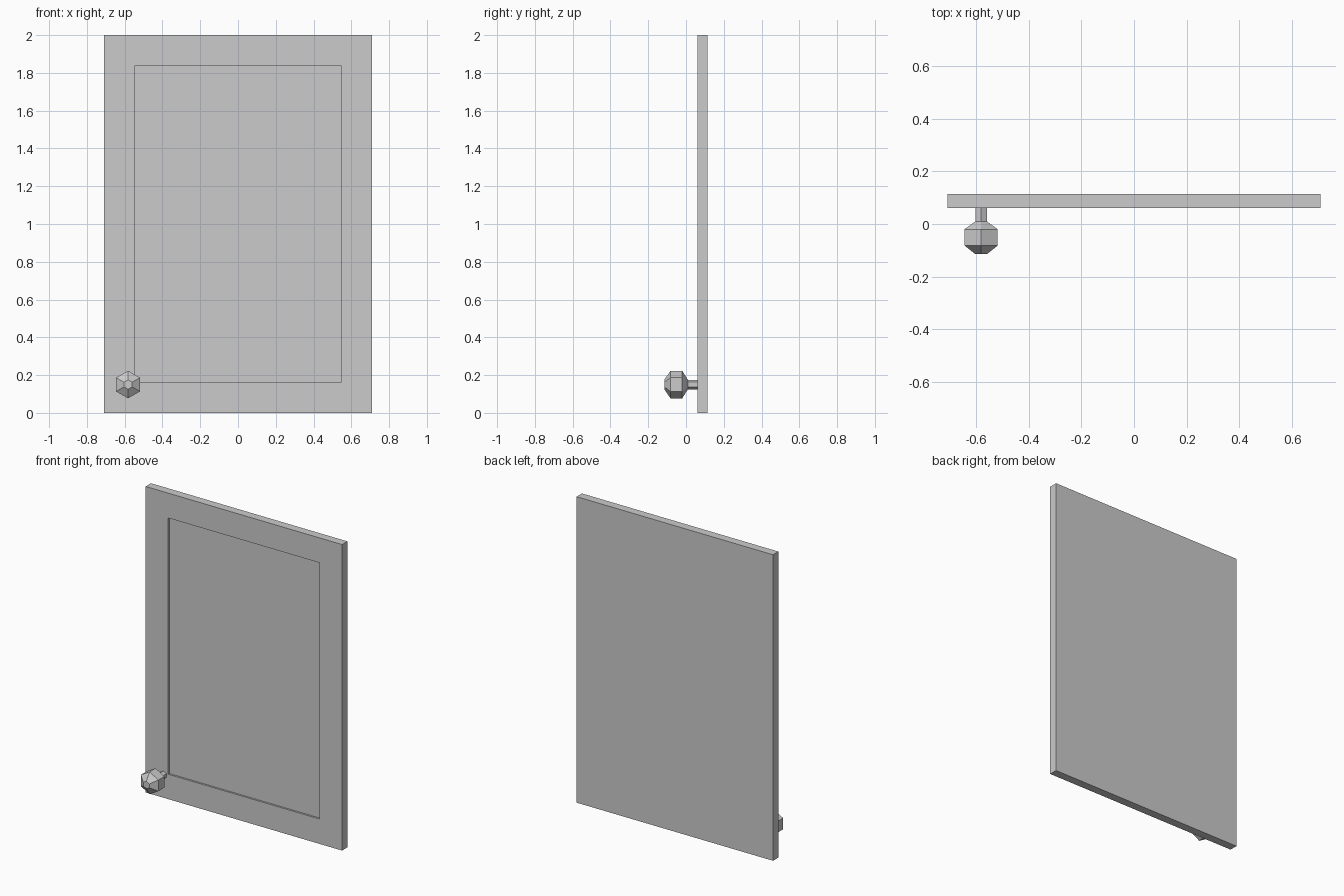
import bpy
import bmesh
from math import cos, sin, tau
from mathutils import Vector

cube = bpy.data.objects.get("Cube")
if cube:
    bpy.data.objects.remove(cube, do_unlink=True)

grey = bpy.data.materials.new("plain_grey")
grey.use_nodes = True
colour = (0.6, 0.6, 0.6, 1)
grey.diffuse_color = colour
grey.node_tree.nodes["Principled BSDF"].inputs["Base Color"].default_value = colour


def add_object(name, bm):
    bmesh.ops.recalc_face_normals(bm, faces=bm.faces)
    mesh = bpy.data.meshes.new(name)
    bm.to_mesh(mesh)
    bm.free()
    mesh.materials.append(grey)
    obj = bpy.data.objects.new(name, mesh)
    bpy.context.collection.objects.link(obj)
    return obj


FRONT, BACK = 0.06, 0.115
HALF_WIDTH, HEIGHT = 0.71, 2.0
FRAME, RECESS = 0.23, 0.012

# Door slab with a recessed front panel
bm = bmesh.new()
bmesh.ops.create_cube(bm, size=1)
bmesh.ops.scale(bm, vec=(HALF_WIDTH * 2, BACK - FRONT, HEIGHT), verts=bm.verts)
bmesh.ops.translate(bm, vec=(0, (FRONT + BACK) / 2, HEIGHT / 2), verts=bm.verts)
bm.normal_update()
panel = min(bm.faces, key=lambda f: f.calc_center_median().y)
bmesh.ops.inset_region(bm, faces=[panel], thickness=FRAME)
# A zero-width second inset makes the straight walls of the recess
bmesh.ops.inset_individual(bm, faces=[panel], thickness=0)
bmesh.ops.translate(bm, vec=(0, RECESS, 0), verts=panel.verts)
add_object("cabinet_door", bm)

# Six-sided knob and stem: rings of (y, radius) from the tip to the door
profile = [(-0.115, 0.025), (-0.082, 0.073), (-0.02, 0.073),
           (0.01, 0.025), (FRONT, 0.025)]
centre = Vector((-0.582, 0, 0.15))
SIDES = 6
bm = bmesh.new()
rings = []
for y, radius in profile:
    angles = [tau * i / SIDES for i in range(SIDES)]
    rings.append([bm.verts.new(centre + Vector((radius * sin(a), y, radius * cos(a))))
                  for a in angles])
for near, far in zip(rings, rings[1:]):
    for i in range(SIDES):
        j = (i + 1) % SIDES
        bm.faces.new((near[i], near[j], far[j], far[i]))
bm.faces.new(rings[0])
bm.faces.new(rings[-1])
add_object("door_knob", bm)
